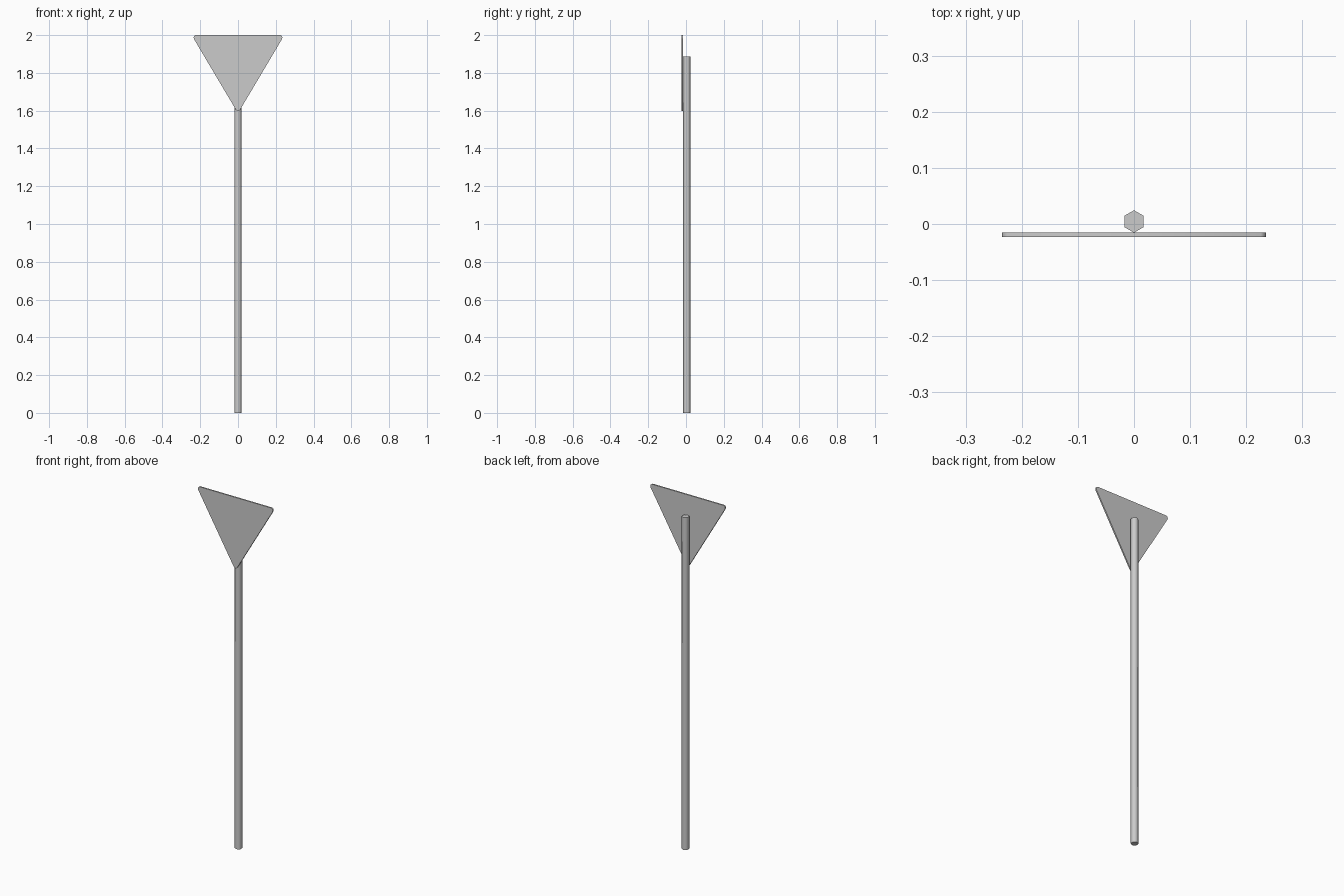
import bpy, bmesh, math

if "Cube" in bpy.data.objects:
    bpy.data.objects.remove(bpy.data.objects["Cube"])


def finish(name, bm, angle):
    bmesh.ops.recalc_face_normals(bm, faces=bm.faces)
    mesh = bpy.data.meshes.new(name)
    bm.to_mesh(mesh)
    bm.free()
    obj = bpy.data.objects.new(name, mesh)
    bpy.context.collection.objects.link(obj)
    bpy.ops.object.select_all(action='DESELECT')
    bpy.context.view_layer.objects.active = obj
    obj.select_set(True)
    bpy.ops.object.shade_smooth_by_angle(angle=math.radians(angle))
    return obj


def prism(name, outline, origin, direction, angle):
    bm = bmesh.new()
    face = bm.faces.new([bm.verts.new(origin(a, b)) for a, b in outline])
    ext = bmesh.ops.extrude_face_region(bm, geom=[face])
    bmesh.ops.translate(bm, vec=direction,
                        verts=[v for v in ext['geom'] if isinstance(v, bmesh.types.BMVert)])
    return finish(name, bm, angle)


# Six-sided post, corners pointing front and back
hexagon = [(0.02 * math.sin(i * math.pi / 3), 0.0045 + 0.02 * math.cos(i * math.pi / 3))
           for i in range(6)]
prism("post", hexagon, lambda a, b: (a, b, 0), (0, 0, 1.886), 65)

# Triangular sign plate pointing down, with small rounded corners
half = [(0.004, 1.598), (0.010, 1.603), (0.233, 1.979), (0.2352, 1.987),
        (0.233, 1.995), (0.226, 2.0)]
outline = half + [(-x, z) for x, z in reversed(half)]
prism("sign_plate", outline, lambda a, b: (a, -0.0233, b), (0, 0.0078, 0), 50)
